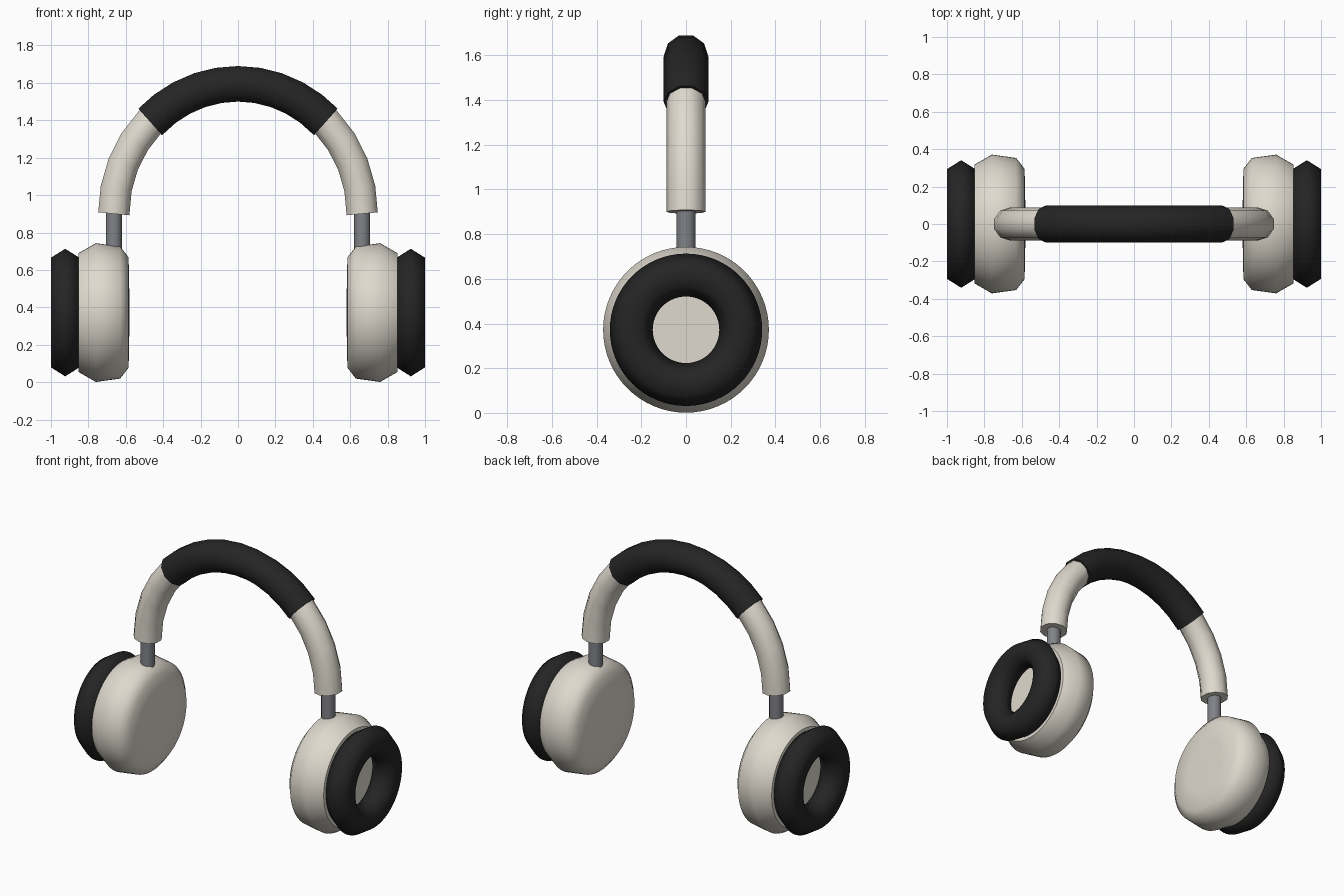
import bpy, bmesh
from math import sin, cos, pi, radians
from mathutils import Vector

cube = bpy.data.objects.get("Cube")
if cube:
    bpy.data.objects.remove(cube, do_unlink=True)


def material(name, rgb, roughness):
    m = bpy.data.materials.new(name)
    m.use_nodes = True
    m.diffuse_color = (*rgb, 1)
    bsdf = next(n for n in m.node_tree.nodes if n.type == 'BSDF_PRINCIPLED')
    bsdf.inputs["Base Color"].default_value = (*rgb, 1)
    bsdf.inputs["Roughness"].default_value = roughness
    return m


cream = material("warm cream", (0.74, 0.70, 0.62), 0.6)
black = material("soft black", (0.018, 0.018, 0.018), 0.8)
steel = material("grey steel", (0.22, 0.225, 0.245), 0.5)


def loft(name, rings, mat, loop=False):
    """Skin closed rings of points; either join the ends or cap them flat."""
    bm = bmesh.new()
    rows = [[bm.verts.new(p) for p in ring] for ring in rings]
    pairs = list(zip(rows, rows[1:]))
    if loop:
        pairs.append((rows[-1], rows[0]))
    for a, b in pairs:
        for i in range(len(a)):
            j = (i + 1) % len(a)
            bm.faces.new((a[i], a[j], b[j], b[i])).smooth = True
    if not loop:
        bm.faces.new(rows[0])
        bm.faces.new(rows[-1])
    bmesh.ops.recalc_face_normals(bm, faces=bm.faces)
    mesh = bpy.data.meshes.new(name)
    bm.to_mesh(mesh)
    bm.free()
    mesh.materials.append(mat)
    ob = bpy.data.objects.new(name, mesh)
    bpy.context.collection.objects.link(ob)
    return ob


def wheel(x, r, n=64):
    """Circle of radius r around the ear axis."""
    return [(x, r * cos(2 * pi * i / n), CUP_Z + r * sin(2 * pi * i / n))
            for i in range(n)]


def arch_tube(name, start, end, steps, radius, mat, sides=10):
    """Tube swept along the elliptical headband arch."""
    path = []
    for i in range(steps + 1):
        t = radians(start + (end - start) * i / steps)
        path.append(Vector((ARCH_X * cos(t), 0, ARCH_BASE + ARCH_RISE * sin(t))))
    rings = []
    for i, p in enumerate(path):
        before, after = path[max(i - 1, 0)], path[min(i + 1, steps)]
        tangent = (after - before).normalized()
        across = Vector((0, 1, 0))
        outward = across.cross(tangent)
        rings.append([p + radius * (across * cos(2 * pi * k / sides)
                                    + outward * sin(2 * pi * k / sides))
                      for k in range(sides)])
    return loft(name, rings, mat)


CUP_Z = 0.372
ARCH_X, ARCH_BASE, ARCH_RISE = 0.664, 0.90, 0.695

# Headband with padded crown
arch_tube("headband", 0, 180, 16, 0.088, cream)
arch_tube("headband_pad", 45, 135, 10, 0.10, black)

# Ear cup profile: distance from centre, radius
cup_profile = [(0.58, 0.02), (0.582, 0.17), (0.585, 0.295), (0.63, 0.353),
               (0.76, 0.371), (0.852, 0.318)]

for side, label in ((1, "left"), (-1, "right")):
    # Ear cup shell
    loft(label + "_ear_cup", [wheel(side * x, r) for x, r in cup_profile], cream)

    # Ring cushion with a six-sided section
    section = [2 * pi * k / 6 for k in range(6)]
    loft(label + "_ear_cushion",
         [wheel(side * (0.924 + 0.088 * sin(a)), 0.245 + 0.096 * cos(a))
          for a in section], black, loop=True)

    # Slider post between cup and headband
    loft(label + "_slider_post",
         [[(side * ARCH_X + 0.043 * cos(2 * pi * i / 24),
            0.043 * sin(2 * pi * i / 24), z) for i in range(24)]
          for z in (0.66, 0.95)], steel)
